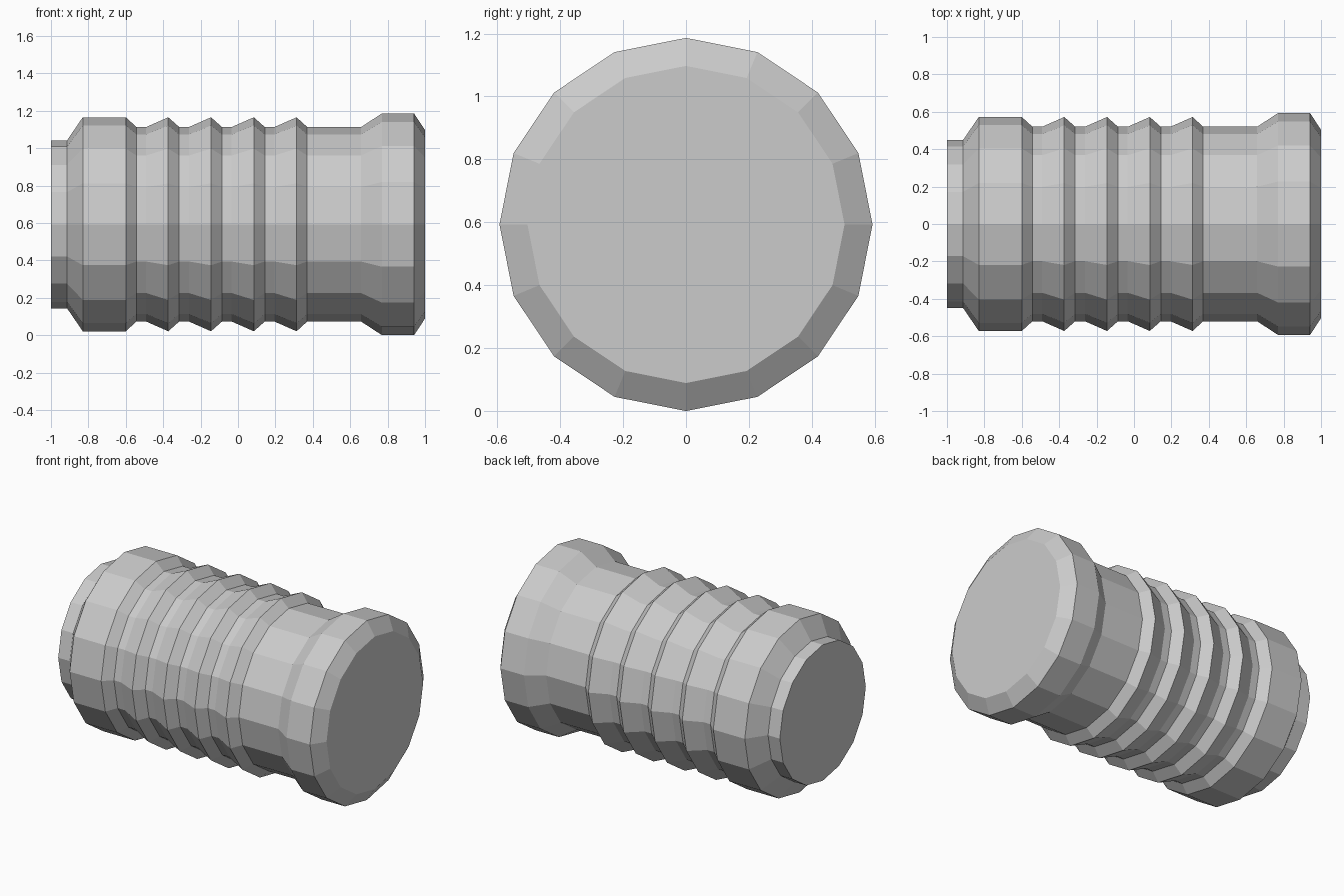
import bpy, bmesh, math

if "Cube" in bpy.data.objects:
    bpy.data.objects.remove(bpy.data.objects["Cube"])

SIDES = 16
R_MAX = 0.593

# Lathe profile along x: (x, radius)
profile = [(-1.0, 0.449), (-0.914, 0.449), (-0.83, 0.572), (-0.60, 0.572)]
# Four ratchet-like ribs: valley, valley end, crest
for i in range(4):
    x = -0.543 + i * 0.2287
    profile += [(x, 0.52), (x + 0.052, 0.52), (x + 0.17, 0.572)]
# Plain neck and flared collar with chamfered end
profile += [(0.37, 0.52), (0.658, 0.52), (0.77, 0.593), (0.941, 0.593), (1.0, 0.504)]

bm = bmesh.new()
rings = []
for x, r in profile:
    rings.append([bm.verts.new((x, r * math.sin(2 * math.pi * k / SIDES),
                                R_MAX + r * math.cos(2 * math.pi * k / SIDES)))
                  for k in range(SIDES)])
for a, b in zip(rings, rings[1:]):
    for k in range(SIDES):
        n = (k + 1) % SIDES
        bm.faces.new((a[k], a[n], b[n], b[k]))

# Flat end caps
bm.faces.new(rings[0])
bm.faces.new(rings[-1])
bmesh.ops.recalc_face_normals(bm, faces=bm.faces)

mesh = bpy.data.meshes.new("ribbed_barrel")
bm.to_mesh(mesh)
bm.free()
bpy.context.collection.objects.link(bpy.data.objects.new("ribbed_barrel", mesh))
